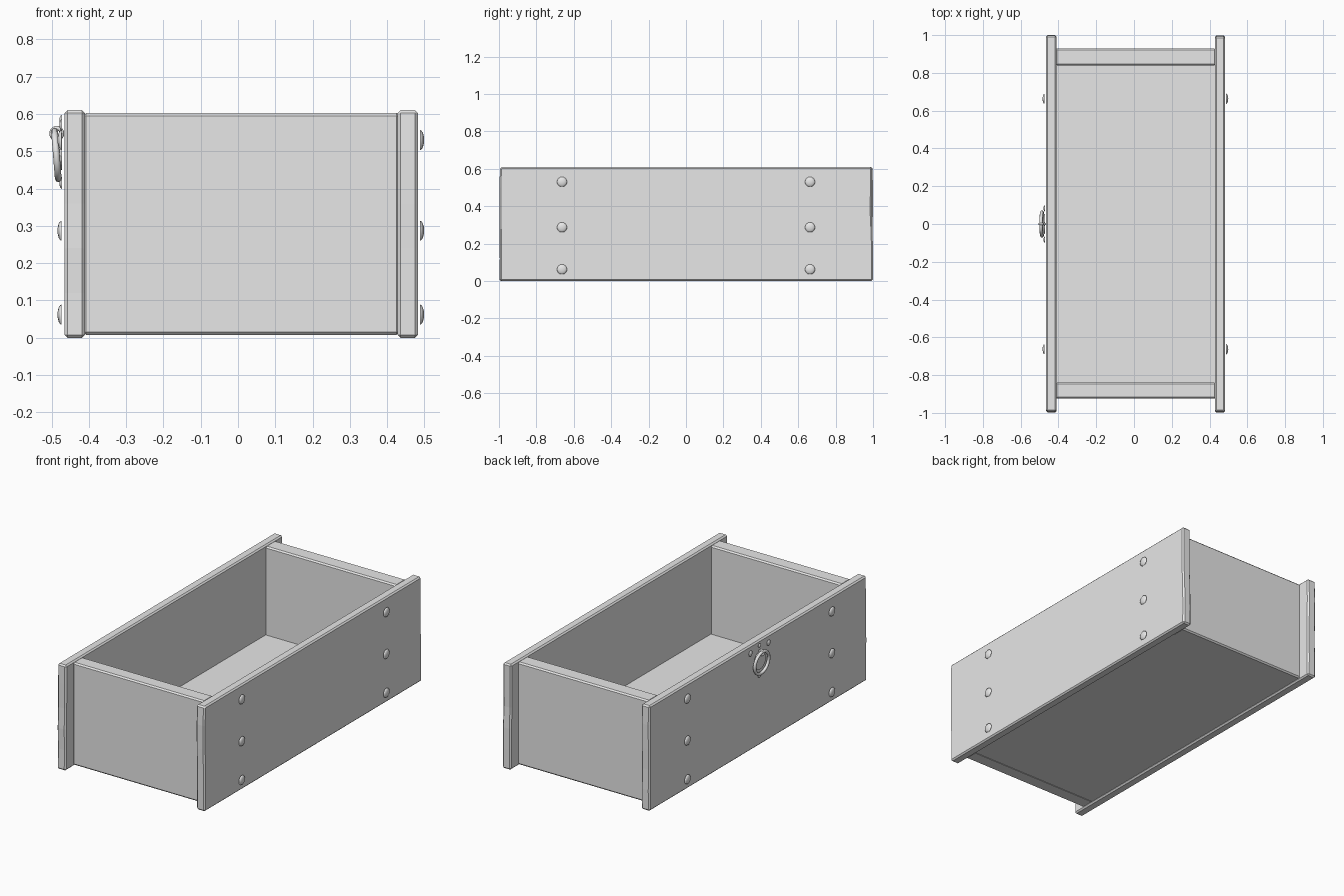
import bpy, bmesh, math, random
from mathutils import Matrix, Vector

random.seed(4)
if "Cube" in bpy.data.objects:
    bpy.data.objects.remove(bpy.data.objects["Cube"])

grey = bpy.data.materials.new("plain_grey")
grey.use_nodes = True
COLOUR = (0.8, 0.8, 0.8, 1)
grey.diffuse_color = COLOUR
grey.node_tree.nodes["Principled BSDF"].inputs["Base Color"].default_value = COLOUR


def finish(bm, name, bevel=0.0, smooth=False):
    bmesh.ops.recalc_face_normals(bm, faces=bm.faces)
    mesh = bpy.data.meshes.new(name)
    bm.to_mesh(mesh)
    bm.free()
    mesh.materials.append(grey)
    ob = bpy.data.objects.new(name, mesh)
    bpy.context.collection.objects.link(ob)
    if bevel:
        mod = ob.modifiers.new("worn_edge", 'BEVEL')
        mod.width = bevel
        mod.segments = 1
        mod.limit_method = 'ANGLE'
    if smooth:
        for p in mesh.polygons:
            p.use_smooth = True
    return ob


def box(name, x, y, z, bevel):
    bm = bmesh.new()
    bmesh.ops.create_cube(bm, size=1)
    for v in bm.verts:
        v.co = [lo + (c + 0.5) * (hi - lo) for c, (lo, hi) in zip(v.co, (x, y, z))]
    return finish(bm, name, bevel)


def plank(name, x0, x1):
    """Long board whose two ends are slightly uneven."""
    bm = bmesh.new()
    heights = [0, 0.12, 0.24, 0.36, 0.5, 0.61]
    end = [(1 - random.uniform(0, 0.008), z) for z in heights]
    other = [(-1 + random.uniform(0, 0.008), z) for z in reversed(heights)]
    face = bm.faces.new([bm.verts.new((x0, y, z)) for y, z in end + other])
    out = bmesh.ops.extrude_face_region(bm, geom=[face])
    moved = [g for g in out["geom"] if isinstance(g, bmesh.types.BMVert)]
    bmesh.ops.translate(bm, verts=moved, vec=(x1 - x0, 0, 0))
    return finish(bm, name, 0.008)


def dome(name, x, y, z, radius, depth, side):
    """Flattened half sphere facing along x."""
    bm = bmesh.new()
    bmesh.ops.create_uvsphere(bm, u_segments=16, v_segments=8, radius=1)
    bmesh.ops.bisect_plane(bm, geom=bm.verts[:] + bm.edges[:] + bm.faces[:],
                           plane_co=(0, 0, 0), plane_no=(0, 0, 1), clear_inner=True)
    bmesh.ops.holes_fill(bm, edges=[e for e in bm.edges if e.is_boundary])
    bmesh.ops.scale(bm, verts=bm.verts, vec=(radius, radius, depth))
    bmesh.ops.rotate(bm, verts=bm.verts,
                     matrix=Matrix.Rotation(side * math.pi / 2, 3, 'Y'))
    bmesh.ops.translate(bm, verts=bm.verts, vec=(x, y, z))
    ob = finish(bm, name, smooth=True)
    return ob


def ring(name, centre, major, minor, normal):
    bm = bmesh.new()
    n, m = 32, 8
    turn = Vector((0, 0, 1)).rotation_difference(Vector(normal))
    loops = []
    for i in range(n):
        a = math.tau * i / n
        row = []
        for j in range(m):
            b = math.tau * j / m
            r = major + minor * math.cos(b)
            p = Vector((r * math.cos(a), r * math.sin(a), minor * math.sin(b)))
            row.append(bm.verts.new(turn @ p + Vector(centre)))
        loops.append(row)
    for i in range(n):
        for j in range(m):
            a, b = loops[i], loops[(i + 1) % n]
            bm.faces.new((a[j], b[j], b[(j + 1) % m], a[(j + 1) % m]))
    return finish(bm, name, smooth=True)


# Boards of the drawer
plank("right_plank", -0.465, -0.41)
plank("left_plank", 0.428, 0.482)
box("front_board", (-0.415, 0.433), (-0.925, -0.84), (0.008, 0.603), 0.008)
box("back_board", (-0.415, 0.433), (0.84, 0.93), (0.008, 0.603), 0.008)
box("floor_board", (-0.415, 0.433), (-0.85, 0.85), (0.01, 0.09), 0)

# Rivets, standing just proud of the planks
for side, x, label in ((1, 0.488, "left"), (-1, -0.473, "right")):
    for y in (-0.663, 0.663):
        for z in (0.062, 0.287, 0.53):
            dome(label + "_rivet", x, y, z, 0.027, 0.011, side)

# Ring pull with its backing plate, hub and small nails
bm = bmesh.new()
bmesh.ops.create_cone(bm, cap_ends=True, segments=24, radius1=0.05, radius2=0.05,
                      depth=0.006,
                      matrix=Matrix.Translation((-0.475, 0, 0.5))
                      @ Matrix.Rotation(math.pi / 2, 4, 'Y'))
finish(bm, "pull_plate")
for y, z in ((-0.083, 0.57), (0.083, 0.57), (0, 0.415)):
    dome("pull_nail", -0.472, y, z, 0.016, 0.007, -1)
dome("pull_hub", -0.472, 0, 0.585, 0.012, 0.007, -1)
ring("pull_ring", (-0.487, 0, 0.49), 0.064, 0.009, (1, 0, 0.08))
ring("pull_staple", (-0.486, 0, 0.548), 0.014, 0.006, (0, 1, 0))
